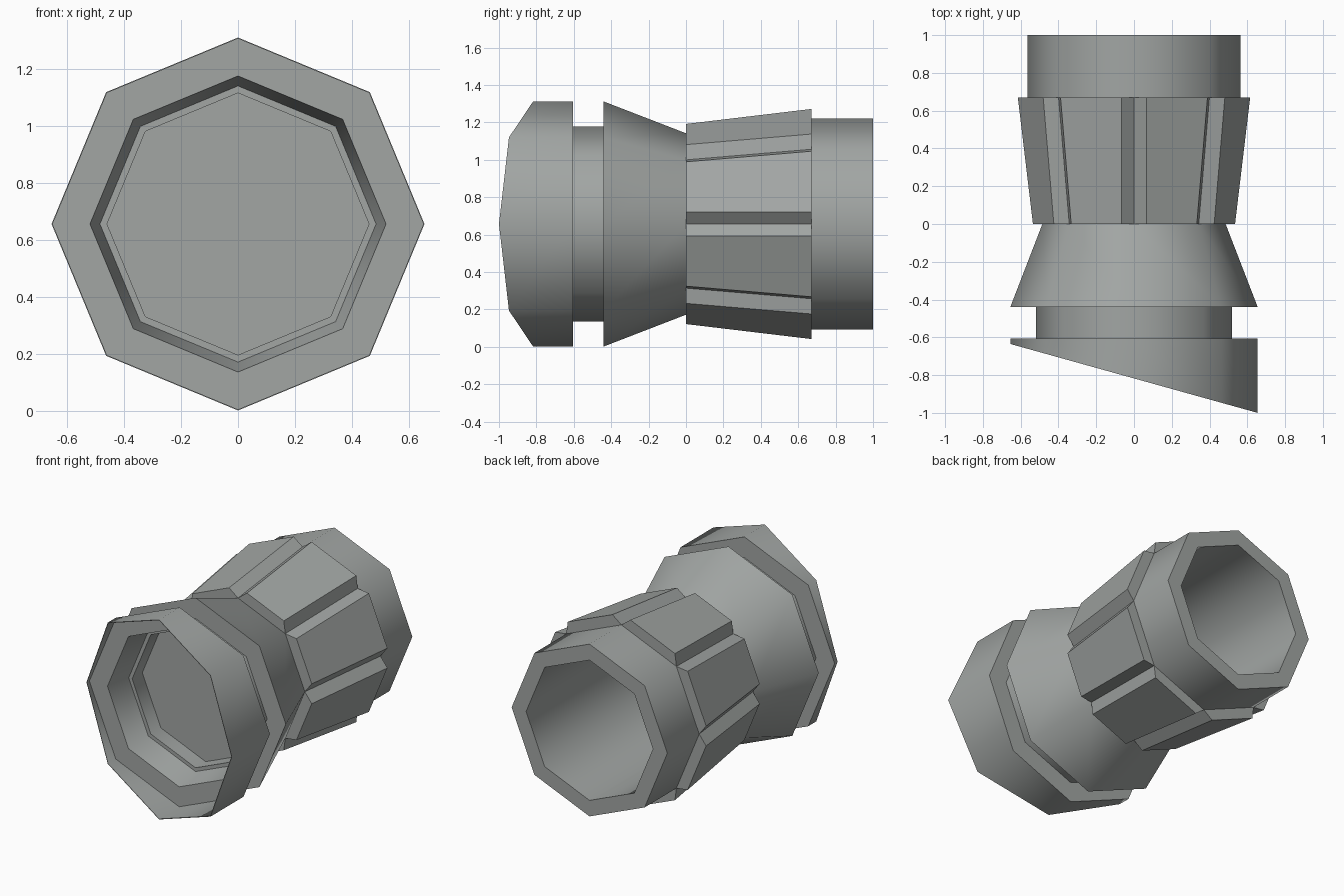
import bpy, bmesh, math

cube = bpy.data.objects.get("Cube")
if cube:
    bpy.data.objects.remove(cube, do_unlink=True)

SIDES = 8
STEP = math.tau / SIDES
AXIS_Z = 0.657
LIP = -0.8175        # mean depth of the slanted lip
SLANT = 0.2786       # lip depth change across x

grey = bpy.data.materials.new("grey_metal")
grey.use_nodes = True
colour = (0.36, 0.38, 0.37, 1)
grey.diffuse_color = colour
grey.node_tree.nodes["Principled BSDF"].inputs["Base Color"].default_value = colour


def point(radius, y, angle, side=0.0):
    """Point around the y axis; side shifts it along the tangent."""
    s, c = math.sin(angle), math.cos(angle)
    return (radius * s + side * c, y, AXIS_Z + radius * c - side * s)


def finish(bm, name):
    mesh = bpy.data.meshes.new(name)
    bm.to_mesh(mesh)
    bm.free()
    mesh.materials.append(grey)
    obj = bpy.data.objects.new(name, mesh)
    bpy.context.collection.objects.link(obj)
    return obj


def lathe(name, profile, cap_start=False, cap_end=False):
    """Eight-sided turned part: smooth around, sharp at every ring."""
    bm = bmesh.new()
    rings = []
    for radius, y in profile:
        ring = [bm.verts.new(point(radius, y, i * STEP)) for i in range(SIDES)]
        if y == LIP:
            for v in ring:
                v.co.y -= SLANT * v.co.x
        rings.append(ring)
    for a, b in zip(rings, rings[1:]):
        for i in range(SIDES):
            j = (i + 1) % SIDES
            bm.faces.new((a[i], b[i], b[j], a[j])).smooth = True
    if cap_start:
        bm.faces.new(rings[0])
    if cap_end:
        bm.faces.new(rings[-1][::-1])
    for ring in rings:
        for i in range(SIDES):
            edge = bm.edges.get((ring[i], ring[(i + 1) % SIDES]))
            if edge:
                edge.smooth = False
    return finish(bm, name)


# Hollow rear barrel and flared cone
lathe("barrel", [(0.46, -0.3), (0.46, 1), (0.565, 1), (0.565, 0.67),
                 (0.485, 0), (0.655, -0.44), (0.52, -0.44)], cap_start=True)

# Grooved neck, thin slanted collar and stepped front recess
lathe("front_collar", [(0.52, -0.44), (0.52, -0.605), (0.655, -0.605),
                       (0.655, LIP), (0.651, LIP), (0.651, -0.61),
                       (0.52, -0.61), (0.485, -0.44), (0.46, -0.44),
                       (0.46, -0.335)], cap_end=True)

# Raised tapering grip plates with V grooves between them
GAP = 0.065
for n in range(SIDES):
    bm = bmesh.new()
    ends = []
    for y, base, top in ((0, 0.485, 0.535), (0.67, 0.565, 0.615)):
        t0, t1 = n * STEP, (n + 1) * STEP
        ends.append([bm.verts.new(p) for p in (
            point(base, y, t0), point(top, y, t0, GAP),
            point(top, y, t1, -GAP), point(base, y, t1))])
    front, back = ends
    bm.faces.new(front)
    bm.faces.new(back[::-1])
    for i in range(4):
        j = (i + 1) % 4
        bm.faces.new((front[i], back[i], back[j], front[j]))
    bmesh.ops.recalc_face_normals(bm, faces=bm.faces)
    finish(bm, f"grip_plate_{n + 1}")
